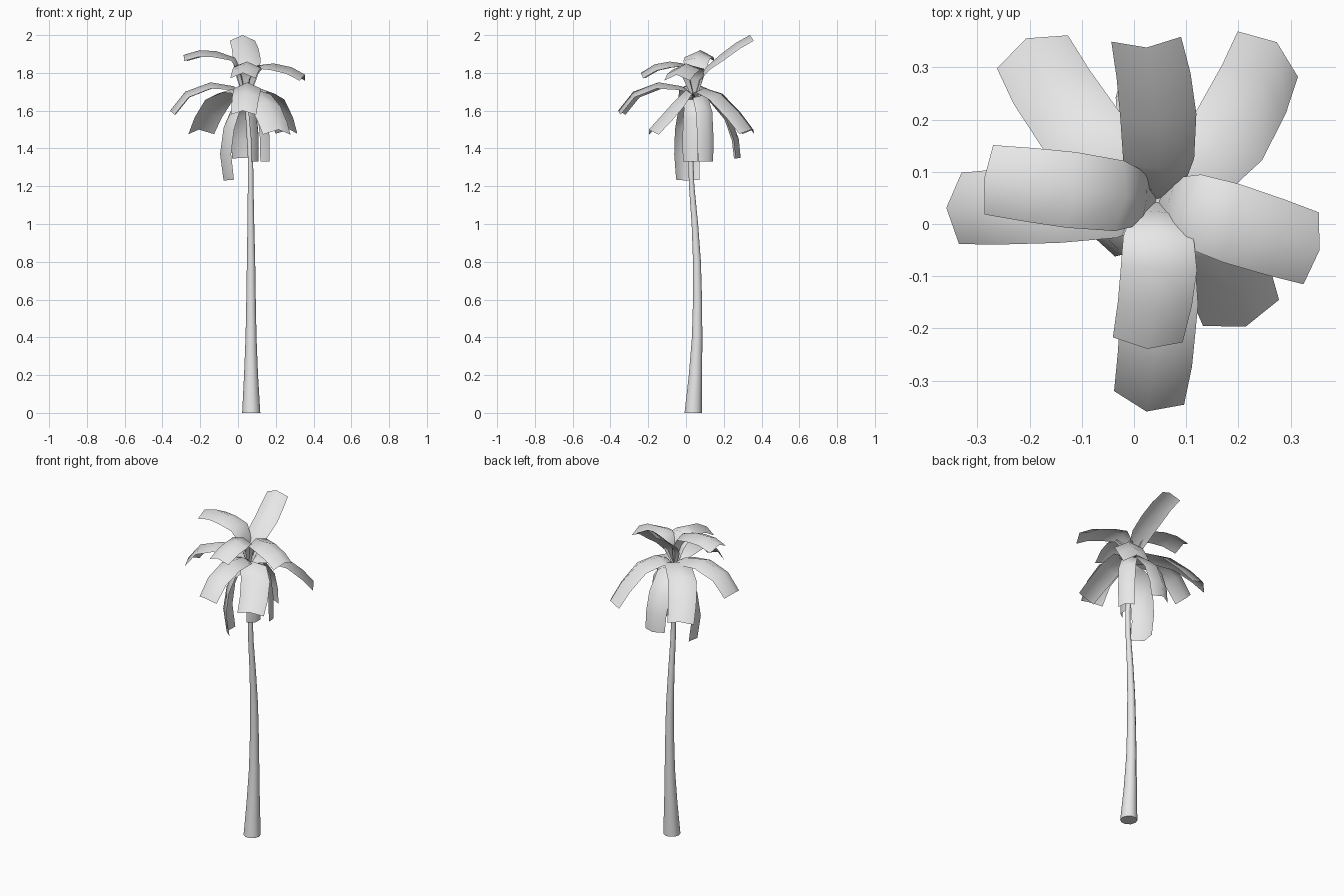
import bpy, bmesh
from math import sin, cos, pi, radians
from mathutils import Vector

cube = bpy.data.objects.get("Cube")
if cube:
    bpy.data.objects.remove(cube, do_unlink=True)

grey = bpy.data.materials.new("plain_grey")
grey.use_nodes = True
grey.diffuse_color = (0.8, 0.8, 0.8, 1)
grey.node_tree.nodes["Principled BSDF"].inputs["Base Color"].default_value = grey.diffuse_color

CROWN = Vector((0.045, 0.045, 1.66))
UP = Vector((0, 0, 1))


def skin(name, rows, closed=False):
    """Join equal rows of points with quads; closed rows become a capped tube."""
    bm = bmesh.new()
    grid = [[bm.verts.new(point) for point in row] for row in rows]
    count = len(grid[0])
    for low, high in zip(grid, grid[1:]):
        for i in range(count if closed else count - 1):
            j = (i + 1) % count
            bm.faces.new((low[i], low[j], high[j], high[i]))
    if closed:
        bm.faces.new(reversed(grid[0]))
        bm.faces.new(grid[-1])
    mesh = bpy.data.meshes.new(name)
    bm.to_mesh(mesh)
    bm.free()
    mesh.materials.append(grey)
    obj = bpy.data.objects.new(name, mesh)
    bpy.context.collection.objects.link(obj)
    bpy.ops.object.select_all(action="DESELECT")
    obj.select_set(True)
    bpy.context.view_layer.objects.active = obj
    bpy.ops.object.shade_smooth_by_angle(angle=radians(80))


def trunk(sections, sides=10):
    rows = []
    for x, y, z, radius in sections:
        rows.append([(x + radius * cos(2 * pi * i / sides),
                      y + radius * sin(2 * pi * i / sides), z) for i in range(sides)])
    skin("trunk", rows, closed=True)


def direction(degrees):
    return Vector((cos(radians(degrees)), sin(radians(degrees)), 0))


def frond(name, heading, profile, scale=1.0, skew=0, bow=0.0):
    """Arched leaf: a ridge along the profile with both sides folded down.
    Skew turns the cross-section, bow curves the ridge sideways."""
    out, left = direction(heading), direction(heading + 90)
    side = direction(heading + 90 + skew)
    first, reach = profile[0], profile[-1][0]
    path = [(0, 0), (first[0] * 0.35, first[1] * 0.6)] + profile
    ridge = [CROWN + out * r + UP * z + left * bow * sin(pi * min(r / reach, 1))
             for r, z in path]
    half_widths = (0.01, 0.05, 0.068, 0.073, 0.071, 0.067)
    folds = (0, 0.1, 0.3, 0.45, 0.5, 0.5)
    rows = []
    for i, point in enumerate(ridge):
        along = ridge[min(i + 1, len(ridge) - 1)] - ridge[max(i - 1, 0)]
        half = half_widths[i] * scale
        drop = along.cross(side).normalized() * half * folds[i]
        rows.append([point - side * half - drop, point, point + side * half - drop])
    skin(name, rows)


# Slender trunk with a flared foot and a gentle bend
trunk([
    (0.070, 0.038, 0.0, 0.048),
    (0.069, 0.050, 0.2, 0.037),
    (0.069, 0.059, 0.4, 0.029),
    (0.069, 0.061, 0.6, 0.025),
    (0.069, 0.058, 0.8, 0.022),
    (0.068, 0.047, 1.0, 0.018),
    (0.067, 0.030, 1.2, 0.015),
    (0.066, 0.025, 1.35, 0.014),
    (0.055, 0.038, 1.55, 0.014),
    (0.047, 0.045, 1.68, 0.012),
])

# Ridge profiles as (distance out, height above the crown)
arch = [(0.07, 0.07), (0.19, 0.09), (0.325, 0.04), (0.405, -0.06)]
droop = [(0.08, 0.06), (0.2, 0.03), (0.31, -0.07), (0.38, -0.16)]

# Upper fronds
frond("upper_back_frond", 94, [(0.06, 0.17), (0.14, 0.24), (0.22, 0.3), (0.294, 0.34)],
      bow=-0.013)
frond("upper_front_frond", 266, [(0.06, 0.19), (0.13, 0.2), (0.21, 0.185), (0.285, 0.14)],
      bow=0.012)
frond("upper_left_frond", -17, [(0.06, 0.18), (0.15, 0.19), (0.25, 0.17), (0.325, 0.13)], 1.05, 5)
frond("upper_right_frond", 173, [(0.06, 0.22), (0.16, 0.255), (0.25, 0.26), (0.335, 0.235)])

# Middle fronds
frond("middle_front_frond", 267, arch, 1.02, -8, 0.014)
frond("middle_right_frond", 182, arch, 1.02, -4)
frond("middle_back_left_frond", 53, droop, 1.08, 0, -0.035)
frond("middle_back_right_frond", 129,
      [(0.08, 0.06), (0.21, 0.03), (0.325, -0.07), (0.4, -0.16)], 1.12, -14, 0.025)
frond("middle_front_left_frond", -55,
      [(0.07, 0.05), (0.15, -0.01), (0.23, -0.09), (0.295, -0.16)], 1.15, -16, 0.028)

# Steeply hanging fronds
frond("hanging_left_frond", 31, [(0.07, 0.02), (0.12, -0.06), (0.137, -0.2), (0.137, -0.33)], 0.7)
frond("hanging_inner_frond", -27, [(0.04, 0.0), (0.06, -0.1), (0.072, -0.2), (0.072, -0.33)], 0.65)
frond("hanging_right_frond", 201, [(0.08, -0.05), (0.13, -0.15), (0.15, -0.29), (0.13, -0.43)])
frond("hanging_back_frond", 94, [(0.09, 0.01), (0.19, -0.09), (0.235, -0.21), (0.245, -0.31)], 0.93)
